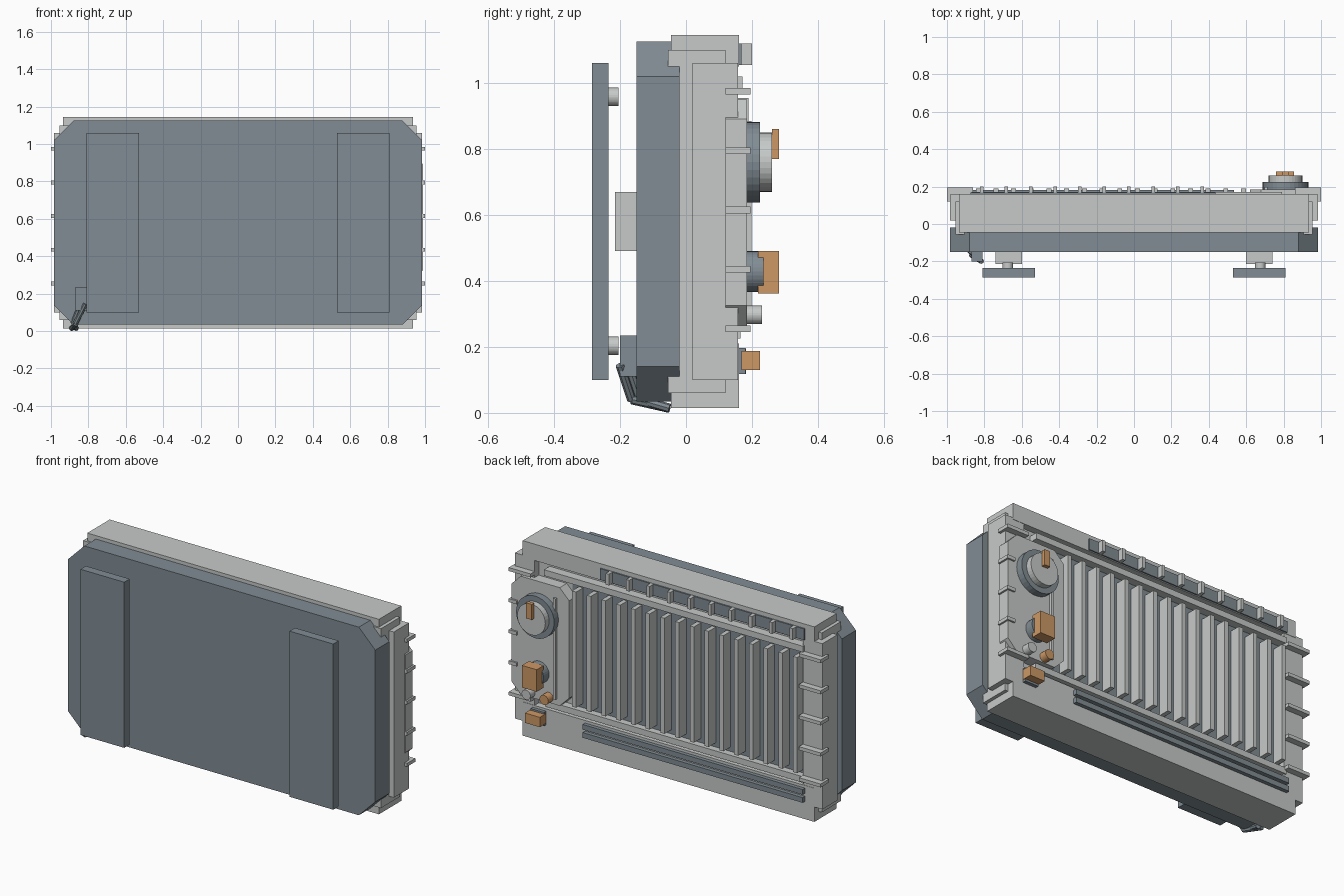
import bpy, bmesh
from mathutils import Vector

cube = bpy.data.objects.get("Cube")
if cube:
    bpy.data.objects.remove(cube, do_unlink=True)


def material(name, rgb):
    m = bpy.data.materials.new(name)
    m.use_nodes = True
    m.diffuse_color = (*rgb, 1)
    m.node_tree.nodes["Principled BSDF"].inputs["Base Color"].default_value = (*rgb, 1)
    return m


LIGHT = material("light grey", (0.565, 0.59, 0.575))
DARK = material("slate grey", (0.22, 0.265, 0.295))
ORANGE = material("orange", (0.61, 0.315, 0.13))


def finish(name, bm, mat):
    bmesh.ops.recalc_face_normals(bm, faces=bm.faces)
    mesh = bpy.data.meshes.new(name)
    bm.to_mesh(mesh)
    bm.free()
    mesh.materials.append(mat)
    ob = bpy.data.objects.new(name, mesh)
    bpy.context.collection.objects.link(ob)
    return ob


def plate(name, mat, xs, ys, zs, cut=0):
    """Box between limits, with optional corner cuts seen from the front."""
    (x0, x1), (y0, y1), (z0, z1) = xs, ys, zs
    c = cut
    if c:
        pts = [(x0 + c, z0), (x1 - c, z0), (x1, z0 + c), (x1, z1 - c),
               (x1 - c, z1), (x0 + c, z1), (x0, z1 - c), (x0, z0 + c)]
    else:
        pts = [(x0, z0), (x1, z0), (x1, z1), (x0, z1)]
    bm = bmesh.new()
    face = bm.faces.new([bm.verts.new((x, y0, z)) for x, z in pts])
    ext = bmesh.ops.extrude_face_region(bm, geom=[face])
    moved = [v for v in ext["geom"] if isinstance(v, bmesh.types.BMVert)]
    bmesh.ops.translate(bm, verts=moved, vec=(0, y1 - y0, 0))
    return finish(name, bm, mat)


def rod(name, mat, a, b, r, sides=32):
    """Cylinder from point a to point b."""
    a, b = Vector(a), Vector(b)
    bm = bmesh.new()
    bmesh.ops.create_cone(bm, cap_ends=True, segments=sides,
                          radius1=r, radius2=r, depth=(b - a).length)
    ob = finish(name, bm, mat)
    ob.location = (a + b) / 2
    ob.rotation_euler = (b - a).to_track_quat("Z", "Y").to_euler()
    return ob


def disc(name, mat, x, z, y0, y1, r):
    return rod(name, mat, (x, y0, z), (x, y1, z), r)


def side(s, a, b):
    return tuple(sorted((s * a, s * b)))


# Front cover and body
plate("front_cover", DARK, (-.985, .985), (-.15, -.02), (.035, 1.125), .105)
plate("body_core", LIGHT, (-.935, .935), (-.045, .12), (.015, 1.145))
plate("top_cap", LIGHT, (-.935, .935), (.12, .16), (1.05, 1.145))
plate("bottom_cap", LIGHT, (-.935, .935), (.12, .16), (.015, .21))
plate("body_rim", LIGHT, (-.955, .955), (-.055, .12), (.06, 1.1))

# Mounts, side columns and cable hooks on both ends
for s, tag in ((1, "left"), (-1, "right")):
    plate(tag + "_mount_rail", DARK, side(s, .53, .81), (-.285, -.235), (.10, 1.06))
    plate(tag + "_mount_block", LIGHT, side(s, .6, .74), (-.215, -.15), (.49, .67))
    for z in (.203, .958):
        disc(tag + "_mount_stud", LIGHT, s * .675, z, -.235, -.205, .028)
    plate(tag + "_column", LIGHT, side(s, .86, .985), (.02, .158), (.10, 1.06))
    for i in range(5):
        z = .255 + i * .18
        inner = .95 if s > 0 and .3 < z < .9 else .86
        plate(tag + "_hook", LIGHT, side(s, inner, 1), (.12, .195), (z - .01, z + .01))

# Cooling fins over a dark backing
plate("fin_backing", DARK, (-.86, .64), (.12, .125), (.26, .985))
for i in range(16):
    x = .585 - i * .0945
    plate("fin", LIGHT, (x - .013, x + .013), (.125, .19), (.285, .955))
plate("upper_ledge", LIGHT, (-.87, .79), (.12, .172), (.985, 1.02))
plate("lower_ledge", LIGHT, (-.87, .79), (.12, .165), (.225, .26))

# Ribbed strip above, twin rails below
plate("top_strip", DARK, (-.875, .435), (.16, .168), (1.055, 1.12))
for i in range(10):
    x = .365 - i * .131
    plate("strip_rib", LIGHT, (x - .01, x + .01), (.16, .2), (1.055, 1.12))
for z in (.118, .165):
    plate("lower_rail", DARK, (-.875, .535), (.16, .182), (z, z + .03))

# Control panel
plate("control_panel", LIGHT, (.62, .99), (.12, .185), (.265, .95), .06)
plate("panel_strip", LIGHT, (.698, .714), (.185, .198), (.3, .885))
disc("dial_base", DARK, .81, .76, .185, .225, .122)
disc("dial", LIGHT, .81, .76, .225, .26, .09)
plate("dial_pointer", ORANGE, (.792, .828), (.26, .282), (.77, .86))
disc("switch_base", DARK, .81, .428, .185, .235, .062)
plate("switch", ORANGE, (.76, .855), (.218, .282), (.362, .49))
disc("light_button", LIGHT, .865, .297, .185, .23, .028)
disc("orange_button", ORANGE, .75, .297, .185, .23, .028)
plate("plug_base", DARK, (.785, .87), (.155, .18), (.118, .197))
plate("plug", ORANGE, (.78, .875), (.168, .225), (.13, .187))

# Latch at the lower front corner
plate("latch_block", DARK, (-.87, -.81), (-.2, -.15), (.11, .235))
for d in (0, .025):
    rod("latch_arm", DARK, (-.815 - d, -.2 + d, .145), (-.87 - d / 2, -.165 + d, .04), .014, 8)
    rod("latch_tip", DARK, (-.865 - d / 2, -.165 + d, .04), (-.89 + d, -.05, .014), .014, 8)
